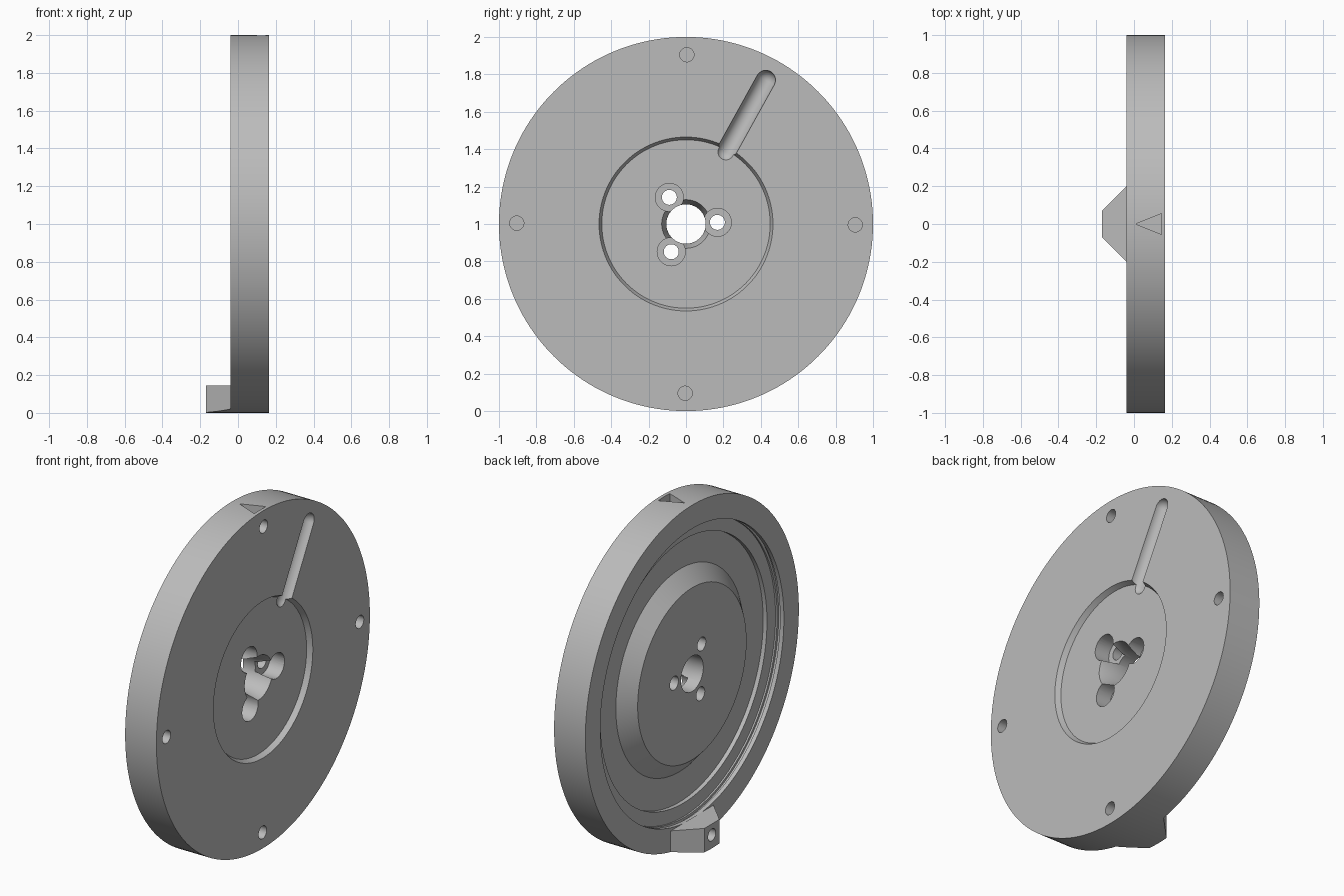
import bpy
import bmesh
from math import cos, sin, pi, radians
from mathutils import Vector, Matrix

if "Cube" in bpy.data.objects:
    bpy.data.objects.remove(bpy.data.objects["Cube"], do_unlink=True)

grey = bpy.data.materials.new("machined grey")
grey.use_nodes = True
colour = (0.5, 0.5, 0.5, 1)
grey.diffuse_color = colour
grey.node_tree.nodes["Principled BSDF"].inputs["Base Color"].default_value = colour

BACK, FRONT = -0.04, 0.165     # the two faces of the disc along x
FLOOR = 0.135                  # floor of the round pocket


def finish(name, bm):
    bmesh.ops.recalc_face_normals(bm, faces=bm.faces)
    mesh = bpy.data.meshes.new(name)
    bm.to_mesh(mesh)
    bm.free()
    mesh.materials.append(grey)
    obj = bpy.data.objects.new(name, mesh)
    bpy.context.collection.objects.link(obj)
    return obj


def lathe(name, profile, y=0, z=1, segments=48, closed=True):
    """Revolve (radius, x) points around an axis parallel to x."""
    bm = bmesh.new()
    rings = []
    for i in range(segments):
        a = 2 * pi * i / segments
        rings.append([bm.verts.new((x, y + r * cos(a), z + r * sin(a))) for r, x in profile])
    count = len(profile)
    for i, ring in enumerate(rings):
        nxt = rings[(i + 1) % segments]
        for j in range(count if closed else count - 1):
            k = (j + 1) % count
            bm.faces.new((ring[j], ring[k], nxt[k], nxt[j]))
    if not closed:
        bm.faces.new([ring[0] for ring in rings])
        bm.faces.new([ring[-1] for ring in rings])
    return finish(name, bm)


def drill(name, r, x0, x1, y, z):
    return lathe(name, [(r, x0), (r, x1)], y, z, 32, closed=False)


def prism(name, outline, z0, z1):
    bm = bmesh.new()
    face = bm.faces.new([bm.verts.new((x, y, z0)) for x, y in outline])
    ext = bmesh.ops.extrude_face_region(bm, geom=[face])
    verts = [v for v in ext["geom"] if isinstance(v, bmesh.types.BMVert)]
    bmesh.ops.translate(bm, verts=verts, vec=(0, 0, z1 - z0))
    return finish(name, bm)


def boolean(obj, cutter, operation="DIFFERENCE", keep=False):
    """Apply a boolean and drop the cutter."""
    mod = obj.modifiers.new("cut", "BOOLEAN")
    mod.operation = operation
    mod.solver = "EXACT"
    mod.object = cutter
    graph = bpy.context.evaluated_depsgraph_get()
    result = bpy.data.meshes.new_from_object(obj.evaluated_get(graph))
    obj.modifiers.clear()
    obj.data = result
    if not keep:
        bpy.data.objects.remove(cutter, do_unlink=True)


# Turned disc: bore, pocket and face in front; stepped recess and boss behind
disc = lathe("disc", [
    (0.105, BACK), (0.105, 0.06), (0.13, FLOOR), (0.45, FLOOR), (0.465, FRONT),
    (1, FRONT), (1, BACK),
    (0.86, BACK), (0.86, -0.015), (0.875, -0.015), (0.875, 0.005), (0.86, 0.005),
    (0.86, 0.015), (0.78, 0.015), (0.78, 0.04), (0.6, 0.04), (0.51, BACK),
], segments=160)

# Three counterbored screw holes around the bore
for angle in (3, 122, 242):
    y, z = 0.168 * cos(radians(angle)), 1 + 0.168 * sin(radians(angle))
    boolean(disc, drill("counterbore", 0.075, 0.04, 0.3, y, z))
    boolean(disc, drill("screw_hole", 0.04, -0.2, 0.3, y, z))

# Four blind holes near the edge of the front face
for i in range(4):
    a = i * pi / 2 - 0.005
    boolean(disc, drill("edge_hole", 0.038, 0.07, 0.3, 0.905 * cos(a), 1 + 0.905 * sin(a)))

# Round-bottomed slanted slot, a capsule sunk into the front face
R = 0.052
start, end = 0.44, 0.88
bm = bmesh.new()
bmesh.ops.create_uvsphere(bm, u_segments=32, v_segments=16, radius=R)
equator = [v for v in bm.verts if abs(v.co.z) < 1e-5]
top = [f for f in bm.faces if f.calc_center_median().z > 0]
ext = bmesh.ops.extrude_face_region(bm, geom=top)
moved = [v for v in ext["geom"] if isinstance(v, bmesh.types.BMVert)]
bmesh.ops.delete(bm, geom=top, context="FACES")
bmesh.ops.translate(bm, verts=moved, vec=(0, 0, end - start))
bmesh.ops.delete(bm, geom=[v for v in bm.verts if not v.link_faces], context="VERTS")
direction = Vector((0, sin(radians(29)), cos(radians(29))))
place = Matrix.Translation(Vector((FRONT, 0, 1)) + direction * start)
bm.transform(place @ direction.to_track_quat("Z", "Y").to_matrix().to_4x4())
boolean(disc, finish("slot_cutter", bm))

# Triangular index mark on the rim
boolean(disc, prism("mark_cutter", [(0.01, 0), (0.145, -0.055), (0.145, 0.055)], 1.95, 2.1))

# Tapered lug at the bottom of the back, rounded to the disc's edge
lug = prism("lug", [(BACK, -0.2), (BACK, 0.2), (-0.17, 0.07), (-0.17, -0.07)], -0.1, 0.145)
boolean(lug, lathe("edge_cutter", [(1, -0.5), (1, 0.5)], segments=160, closed=False), "INTERSECT")
lug_hole = drill("lug_hole", 0.036, -0.3, 0.05, 0, 0.08)
boolean(lug, lug_hole, keep=True)
boolean(disc, lug_hole)

# Smooth the round walls, keep machined edges crisp
for obj in (disc, lug):
    bpy.ops.object.select_all(action="DESELECT")
    obj.select_set(True)
    bpy.context.view_layer.objects.active = obj
    bpy.ops.object.shade_smooth_by_angle(angle=radians(25))
